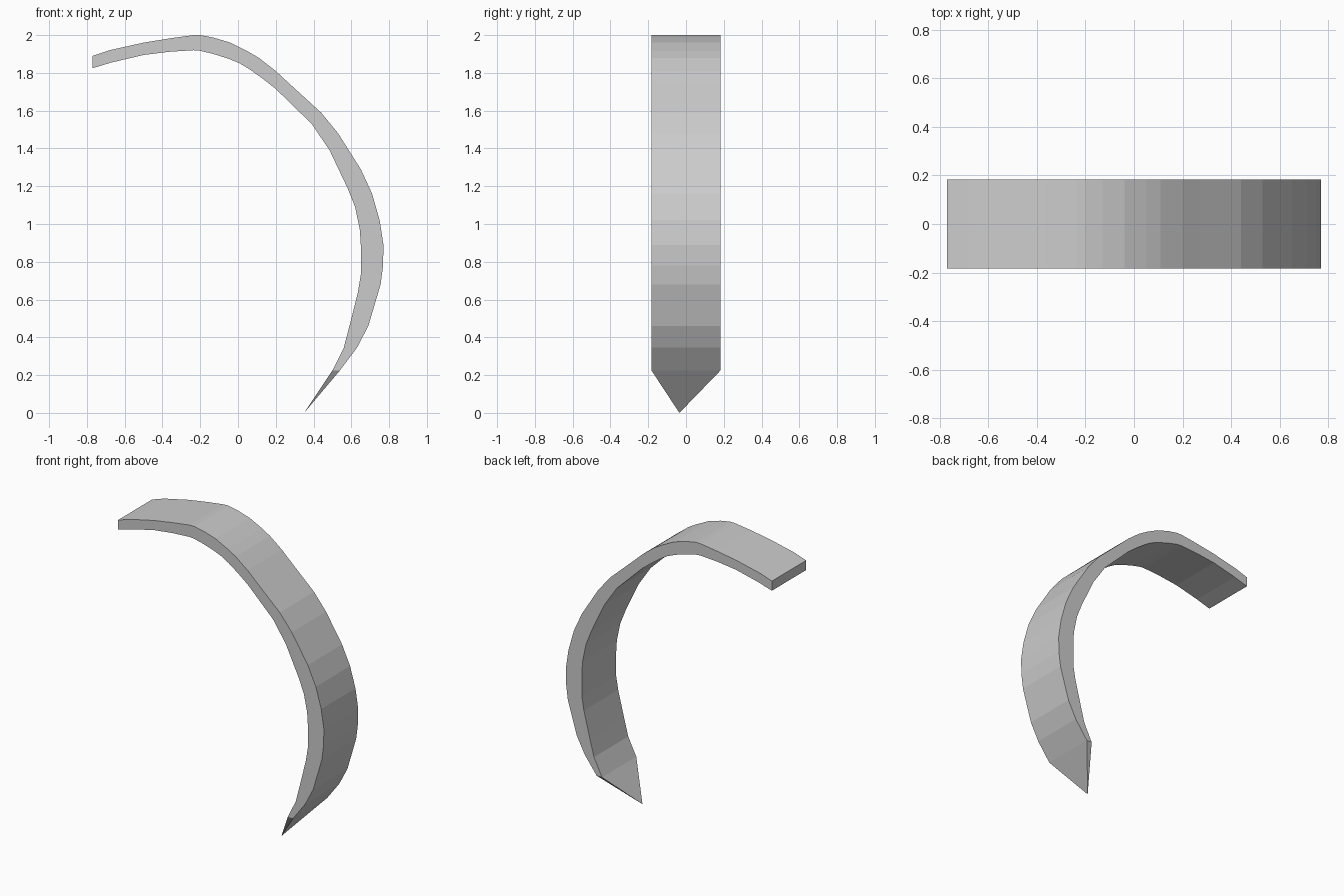
import bpy
import bmesh

HALF_WIDTH = 0.183

# Curved profile: outer and inner edge as (x, z), from blunt end to tip
outer = [(-0.77, 1.89), (-0.68, 1.92), (-0.5, 1.96), (-0.36, 1.983), (-0.235, 2.0), (-0.2, 2.0),
         (-0.13, 1.987), (-0.04, 1.96), (0.05, 1.915), (0.11, 1.88), (0.2, 1.81), (0.27, 1.745),
         (0.44, 1.59), (0.53, 1.48), (0.65, 1.29), (0.71, 1.16), (0.75, 1.02), (0.77, 0.89),
         (0.768, 0.78), (0.755, 0.68), (0.69, 0.46), (0.63, 0.345), (0.54, 0.225)]
inner = [(-0.77, 1.825), (-0.67, 1.855), (-0.5, 1.895), (-0.36, 1.912), (-0.235, 1.92), (-0.2, 1.917),
         (-0.13, 1.9), (-0.05, 1.875), (0.01, 1.85), (0.06, 1.82), (0.13, 1.77), (0.2, 1.715),
         (0.39, 1.53), (0.485, 1.39), (0.58, 1.19), (0.62, 1.09), (0.645, 0.97), (0.65, 0.89),
         (0.65, 0.73), (0.635, 0.64), (0.59, 0.46), (0.56, 0.345), (0.5, 0.225)]

bm = bmesh.new()

# Rectangular cross-section at every station along the band
rings = []
for (ox, oz), (ix, iz) in zip(outer, inner):
    w = HALF_WIDTH
    corners = [(ox, -w, oz), (ox, w, oz), (ix, w, iz), (ix, -w, iz)]
    rings.append([bm.verts.new(c) for c in corners])

# Band sides
for a, b in zip(rings, rings[1:]):
    for k in range(4):
        n = (k + 1) % 4
        bm.faces.new((a[k], a[n], b[n], b[k]))

# Blunt end, and pointed end slightly off centre
bm.faces.new(rings[0])
tip = bm.verts.new((0.35, -0.035, 0.0))
for k in range(4):
    bm.faces.new((rings[-1][k], rings[-1][(k + 1) % 4], tip))

bmesh.ops.recalc_face_normals(bm, faces=bm.faces)
mesh = bpy.data.meshes.new("curved_claw")
bm.to_mesh(mesh)
bm.free()
claw = bpy.data.objects.new("curved_claw", mesh)
bpy.context.collection.objects.link(claw)
